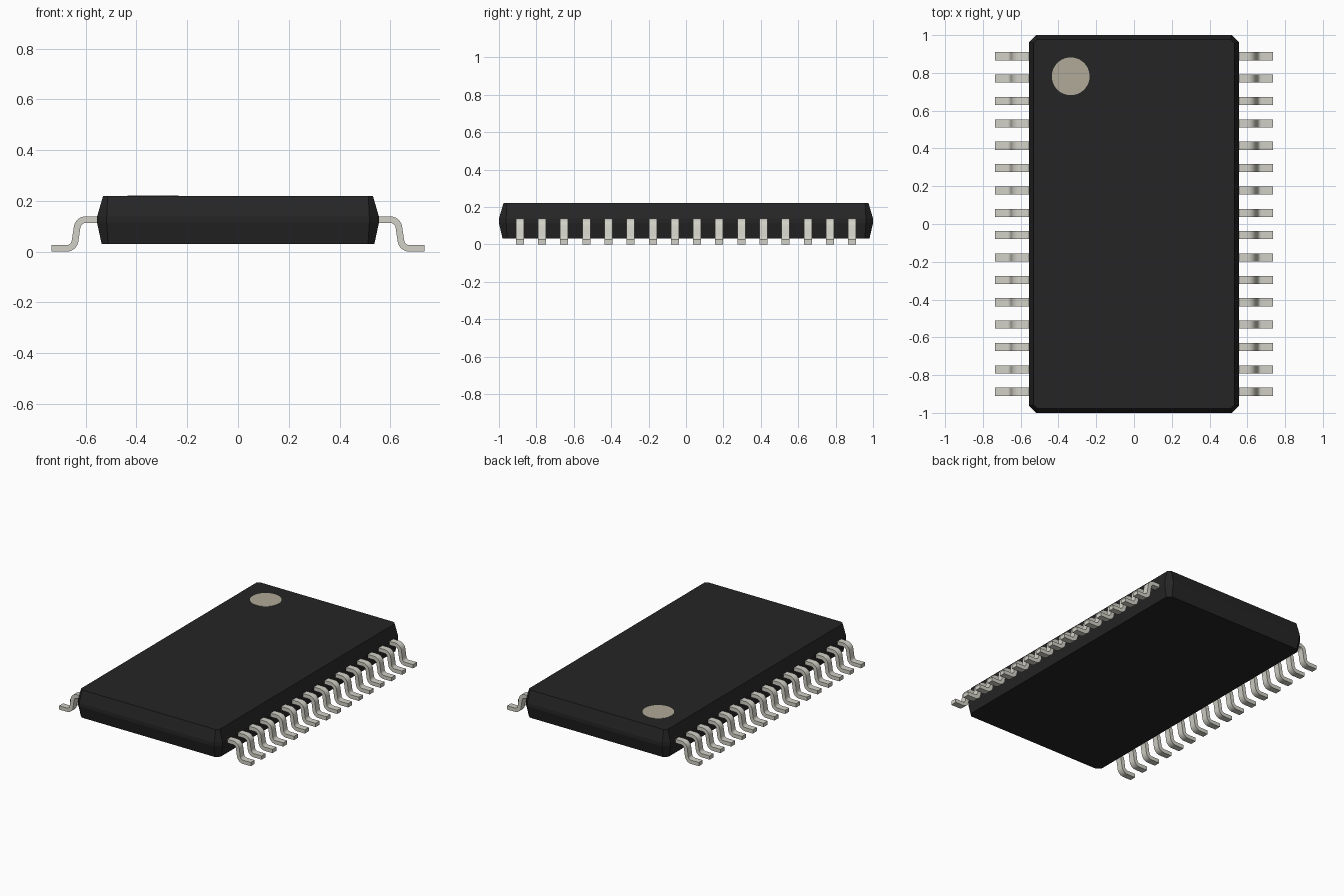
import bpy, bmesh, math
from mathutils import Vector

cube = bpy.data.objects.get("Cube")
if cube:
    bpy.data.objects.remove(cube, do_unlink=True)


def material(name, rgb, roughness=0.5):
    m = bpy.data.materials.new(name)
    m.use_nodes = True
    m.diffuse_color = (*rgb, 1)
    bsdf = m.node_tree.nodes["Principled BSDF"]
    bsdf.inputs["Base Color"].default_value = (*rgb, 1)
    bsdf.inputs["Roughness"].default_value = roughness
    return m


BLACK = material("black plastic", (0.019, 0.0185, 0.0185))
METAL = material("pale grey metal", (0.645, 0.638, 0.571))
BROWN = material("light brown mark", (0.435, 0.398, 0.316))


def add_object(name, bm, mat):
    bmesh.ops.recalc_face_normals(bm, faces=bm.faces)
    me = bpy.data.meshes.new(name)
    bm.to_mesh(me)
    bm.free()
    me.materials.append(mat)
    ob = bpy.data.objects.new(name, me)
    bpy.context.collection.objects.link(ob)
    return ob


# Body: stacked rectangles with cut corners (half x, half y, corner cut, z)
def cut_rectangle(hx, hy, c):
    return [(hx, -hy + c), (hx, hy - c), (hx - c, hy), (-hx + c, hy),
            (-hx, hy - c), (-hx, -hy + c), (-hx + c, -hy), (hx - c, -hy)]


LEVELS = [(0.537, 0.981, 0.025, 0.031), (0.555, 1.0, 0.038, 0.114),
          (0.555, 1.0, 0.038, 0.138), (0.531, 0.976, 0.018, 0.22)]
bm = bmesh.new()
rings = [[bm.verts.new((x, y, z)) for x, y in cut_rectangle(hx, hy, c)]
         for hx, hy, c, z in LEVELS]
for low, high in zip(rings, rings[1:]):
    for i in range(8):
        j = (i + 1) % 8
        bm.faces.new((low[i], low[j], high[j], high[i]))
bm.faces.new(rings[0][::-1])
bm.faces.new(rings[-1])
add_object("body", bm, BLACK)

# Pin one mark: thin disc on the top face
bm = bmesh.new()
bmesh.ops.create_cone(bm, cap_ends=True, segments=48, radius1=0.1, radius2=0.1, depth=0.003)
bmesh.ops.translate(bm, verts=bm.verts, vec=(-0.335, 0.782, 0.2205))
add_object("pin_one_mark", bm, BROWN)

# Lead: gull-wing centre line with rounded bends, thickened and extruded
THICK, WIDTH, PITCH, COUNT, BEND = 0.026, 0.043, 0.1184, 16, 0.034


def rounded_path(points, radius, steps=8):
    pts = [Vector(p) for p in points]
    path = [pts[0]]
    for a, b, c in zip(pts, pts[1:], pts[2:]):
        u, v = (a - b).normalized(), (c - b).normalized()
        half = u.angle(v) / 2
        centre = b + (u + v).normalized() * radius / math.sin(half)
        start = b + u * radius / math.tan(half) - centre
        end = b + v * radius / math.tan(half) - centre
        sweep = start.angle(end)
        for i in range(steps + 1):
            t = i / steps
            path.append(centre + (start * math.sin((1 - t) * sweep)
                                  + end * math.sin(t * sweep)) / math.sin(sweep))
    return path + [pts[-1]]


path = rounded_path([(0.52, 0.126), (0.629, 0.126), (0.646, 0.013), (0.735, 0.013)], BEND)
bm = bmesh.new()
sections = []
for i, p in enumerate(path):
    tangent = (path[min(i + 1, len(path) - 1)] - path[max(i - 1, 0)]).normalized()
    if i < 2 or i > len(path) - 3:
        tangent = Vector((1, 0))
    n = Vector((-tangent.y, tangent.x)) * THICK / 2
    sections.append([bm.verts.new((q.x, y, q.y)) for q, y in
                     ((p + n, -WIDTH / 2), (p + n, WIDTH / 2),
                      (p - n, WIDTH / 2), (p - n, -WIDTH / 2))])
for a, b in zip(sections, sections[1:]):
    for i in range(4):
        j = (i + 1) % 4
        bm.faces.new((a[i], a[j], b[j], b[i]))
bm.faces.new(sections[0])
bm.faces.new(sections[-1][::-1])
lead = add_object("lead", bm, METAL)
bpy.ops.object.select_all(action='DESELECT')
lead.select_set(True)
bpy.context.view_layer.objects.active = lead
bpy.ops.object.shade_smooth_by_angle(angle=math.radians(35))

# Row of leads down each side, sharing one mesh
for side, turn in (("left", 0), ("right", math.pi)):
    for k in range(COUNT):
        ob = lead.copy()
        ob.name = f"{side}_lead_{k + 1}"
        ob.location.y = (k - (COUNT - 1) / 2) * PITCH
        ob.rotation_euler.z = turn
        bpy.context.collection.objects.link(ob)
bpy.data.objects.remove(lead, do_unlink=True)
